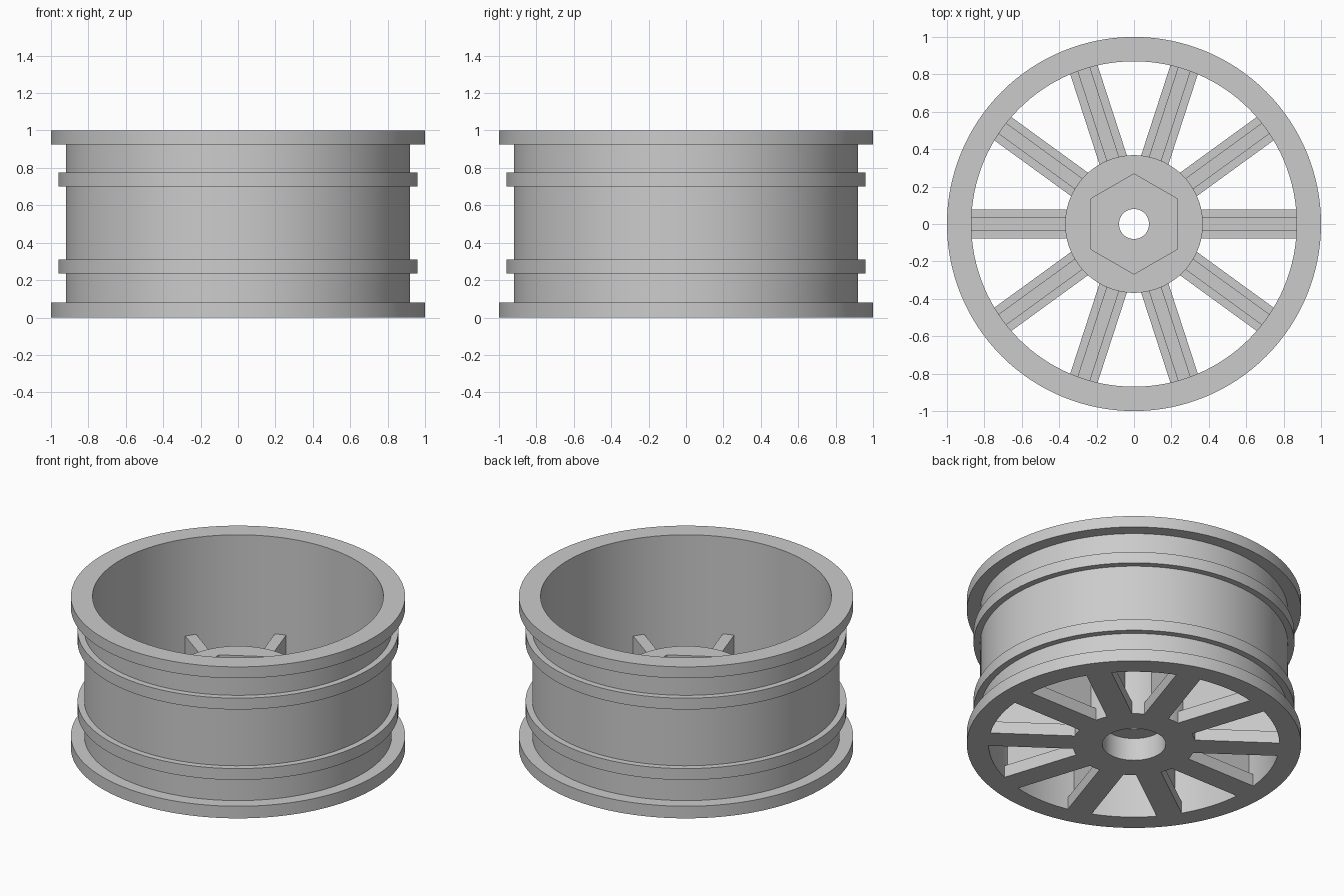
import bpy
import bmesh
import math
from mathutils import Matrix, Vector

cube = bpy.data.objects.get("Cube")
if cube:
    bpy.data.objects.remove(cube, do_unlink=True)

GREY = (0.6, 0.6, 0.6, 1.0)
SEGMENTS = 128
SPOKES = 10

grey = bpy.data.materials.new("plain grey")
grey.use_nodes = True
grey.diffuse_color = GREY
grey.node_tree.nodes["Principled BSDF"].inputs["Base Color"].default_value = GREY


def finish(bm, name):
    """Turn a bmesh into a grey object with smooth curves and sharp edges."""
    bmesh.ops.remove_doubles(bm, verts=bm.verts, dist=0.0001)
    bmesh.ops.recalc_face_normals(bm, faces=bm.faces)
    mesh = bpy.data.meshes.new(name)
    bm.to_mesh(mesh)
    bm.free()
    mesh.materials.append(grey)
    obj = bpy.data.objects.new(name, mesh)
    bpy.context.collection.objects.link(obj)
    return obj


def shade(obj):
    bpy.ops.object.select_all(action="DESELECT")
    obj.select_set(True)
    bpy.context.view_layer.objects.active = obj
    bpy.ops.object.shade_smooth_by_angle(angle=math.radians(30))


def lathe(name, profile):
    """Spin a closed (radius, height) profile around the vertical axis."""
    bm = bmesh.new()
    verts = [bm.verts.new((r, 0, z)) for r, z in profile]
    edges = [bm.edges.new((v, verts[i - 1])) for i, v in enumerate(verts)]
    bmesh.ops.spin(bm, geom=verts + edges, cent=(0, 0, 0), axis=(0, 0, 1),
                   angle=math.tau, steps=SEGMENTS, use_duplicate=False)
    return finish(bm, name)


# Barrel: end flanges and two raised ridges on the outside, straight bore inside
OUTER, INNER, RIDGE = 0.92, 0.87, 0.96
barrel_profile = [(INNER, 0), (1, 0), (1, 0.08), (OUTER, 0.08)]
for low, high in ((0.235, 0.31), (0.7, 0.775)):
    barrel_profile += [(OUTER, low), (RIDGE, low), (RIDGE, high), (OUTER, high)]
barrel_profile += [(OUTER, 0.925), (1, 0.925), (1, 1), (INNER, 1)]
shade(lathe("rim_barrel", barrel_profile))

# Hub: wide bore below, narrow axle hole through the web
hub = lathe("hub", [(0.08, 0.15), (0.19, 0.15), (0.19, 0), (0.368, 0),
                    (0.368, 0.5), (0.08, 0.5)])

# Hexagonal drive socket cut into the top of the hub
bm = bmesh.new()
bmesh.ops.create_cone(bm, cap_ends=True, segments=6, radius1=0.268, radius2=0.268,
                      depth=0.4, matrix=Matrix.Translation((0, 0, 0.5)))
cutter = finish(bm, "hex_cutter")
cutter.hide_render = True
cut = hub.modifiers.new("hex_socket", "BOOLEAN")
cut.operation = "DIFFERENCE"
cut.solver = "EXACT"
cut.object = cutter
bpy.ops.object.select_all(action="DESELECT")
hub.select_set(True)
bpy.context.view_layer.objects.active = hub
bpy.ops.object.modifier_apply(modifier=cut.name)
bpy.data.objects.remove(cutter, do_unlink=True)
shade(hub)

# Spokes: a wide flat bar with a narrow upright rib, in a T section
PLATE, RIB, PLATE_TOP, RIB_TOP = 0.077, 0.035, 0.08, 0.36
half = [(PLATE, 0), (PLATE, PLATE_TOP), (RIB, PLATE_TOP), (RIB, RIB_TOP)]
section = half + [(-y, z) for y, z in reversed(half)]
for i in range(SPOKES):
    bm = bmesh.new()
    face = bm.faces.new([bm.verts.new((0.355, y, z)) for y, z in section])
    ext = bmesh.ops.extrude_face_region(bm, geom=[face], use_keep_orig=True)
    moved = [g for g in ext["geom"] if isinstance(g, bmesh.types.BMVert)]
    bmesh.ops.translate(bm, verts=moved, vec=Vector((0.525, 0, 0)))
    bmesh.ops.rotate(bm, verts=bm.verts, cent=(0, 0, 0),
                     matrix=Matrix.Rotation(math.tau * i / SPOKES, 3, "Z"))
    finish(bm, f"spoke_{i + 1}")
